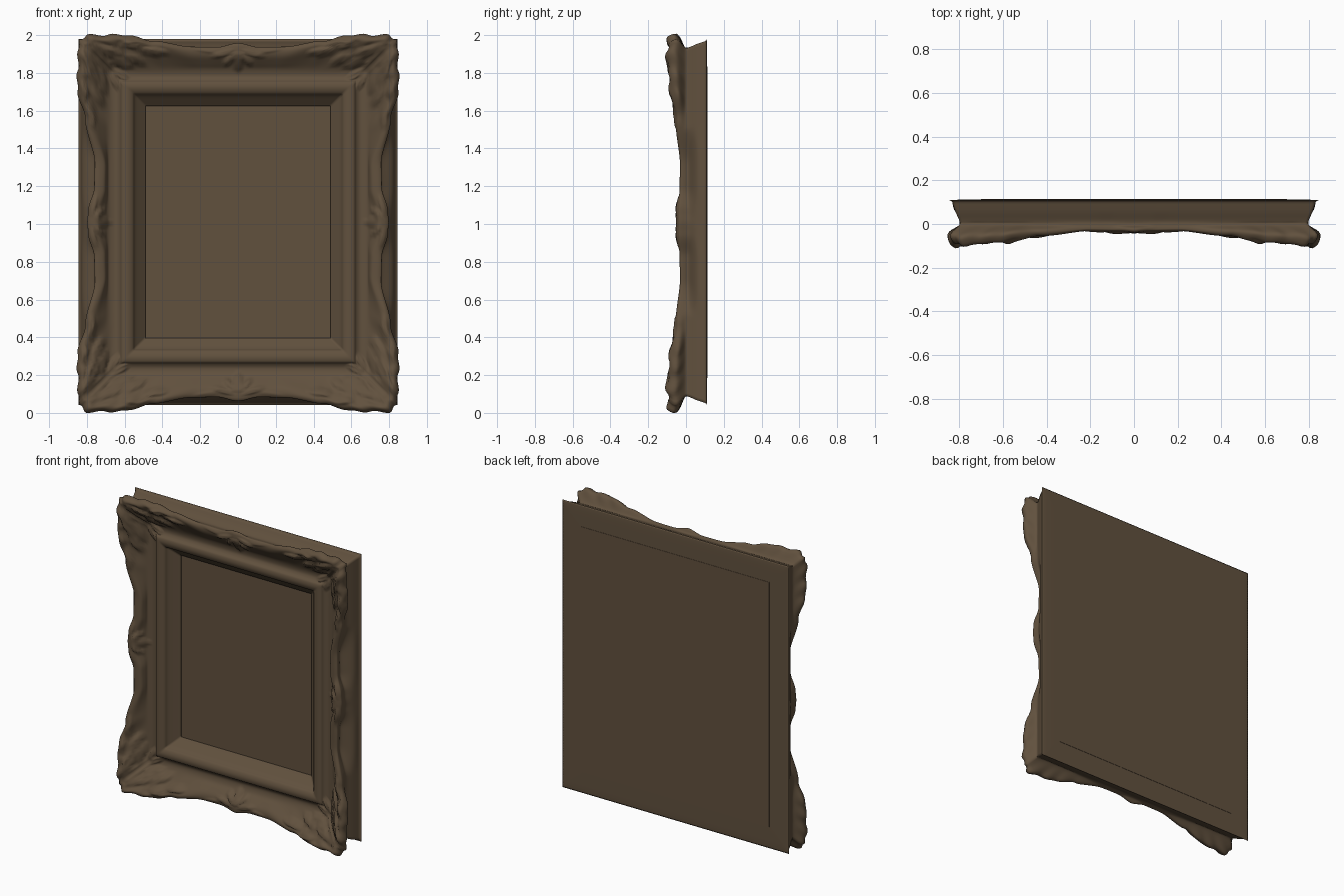
import bpy, bmesh, math
from mathutils import Vector

if "Cube" in bpy.data.objects:
    bpy.data.objects.remove(bpy.data.objects["Cube"], do_unlink=True)

HX, HZ, CZ = 0.835, 0.96, 1.01      # half width, half height, centre height
SIDE_STEPS, SECTION_STEPS = 110, 4

# One brown for the whole piece
brown = bpy.data.materials.new("aged_brown")
brown.use_nodes = True
colour = (0.12, 0.082, 0.048, 1)
brown.diffuse_color = colour
bsdf = brown.node_tree.nodes["Principled BSDF"]
bsdf.inputs["Base Color"].default_value = colour
bsdf.inputs["Roughness"].default_value = 0.7


def curve(keys, s):
    """Smooth value between (position, value) keys."""
    if s <= keys[0][0]:
        return keys[0][1]
    for (a, va), (b, vb) in zip(keys, keys[1:]):
        if s <= b:
            t = (s - a) / (b - a)
            return va + (vb - va) * t * t * (3 - 2 * t)
    return keys[-1][1]


# Lip edge inset and lip front, by distance from the corner
LIP_UPRIGHT = [(0, -.005), (.06, -.01), (.27, -.015), (.4, .025), (.62, .075),
               (.76, .072), (.9, .04), (.96, .035)]
LIP_RAIL = [(0, -.005), (.07, -.028), (.26, -.03), (.38, .0), (.58, .03),
            (.72, .032), (.835, .012)]
FRONT = [(0, -.085), (.06, -.1), (.18, -.088), (.4, -.055), (.62, -.032),
         (.76, -.034), (.9, -.045)]


def section(s, upright, low):
    """Moulding cross-section as (inset, depth), from the back to the sight edge."""
    e = curve(LIP_UPRIGHT if upright else LIP_RAIL, s)
    corner = max(0, 1 - s / .45)
    e += .005 * math.sin(s * 55) * min(1, s * 20) * min(1, corner * 2)
    if low:
        e -= .018 * min(1, s * 12) * corner
    f = curve(FRONT, s) + .005 * math.sin(s * 70) * corner
    neck = max(.035, e + .004)
    return [(.135, .112), (0, .11), (.003, .1), (.018, .055), (neck, .015),
            (neck, -.005), (e + .002, f * .5), (e + .004, f * .85), (e + .025, f),
            (e + .055, f * .75), (e * .5 + .105, f * .3 + .01), (.15, .022), (.185, .03),
            (.208, .02), (.222, .004), (.25, .0), (.278, .012), (.292, .035),
            (.335, .075), (.345, .085), (.345, .1)]


def smooth(points):
    """Catmull-Rom interpolation of the section; yields (inset, depth, index)."""
    out = []
    n = len(points)
    for i in range(n - 1):
        p = [Vector(points[min(max(k, 0), n - 1)]) for k in range(i - 1, i + 3)]
        for j in range(SECTION_STEPS):
            t = j / SECTION_STEPS
            v = .5 * (2 * p[1] + (p[2] - p[0]) * t
                      + (2 * p[0] - 5 * p[1] + 4 * p[2] - p[3]) * t * t
                      + (3 * p[1] - p[0] - 3 * p[2] + p[3]) * t ** 3)
            out.append((v.x, v.y, i + t))
    out.append((*points[-1], n - 1))
    return out


def leaf(a, b, x, y, angle, length, width, height):
    """Raised leaf lobe with a central groove, at local coordinates a, b."""
    c, s = math.cos(math.radians(angle)), math.sin(math.radians(angle))
    u = ((a - x) * c + (b - y) * s) / length
    v = ((b - y) * c - (a - x) * s) / width
    r = 1 - (2 * u - 1) ** 2 - v * v
    if r <= 0:
        return 0
    return height * math.sqrt(r) * (1 - .45 * math.exp(-(v * 4) ** 2))


# Leaves as x, y, angle, length, width, height
CORNER_LEAVES = [(.03, .03, 45, .2, .035, .03), (.07, .03, 20, .18, .028, .035),
                 (.13, .1, 12, .16, .024, .03), (.2, .03, -8, .15, .026, .025),
                 (.2, .06, 22, .16, .025, .03), (.3, .05, 5, .17, .022, .022),
                 (.16, .15, 30, .11, .02, .022), (.0, .02, 8, .12, .022, .02)]
CENTRE_LEAVES = [(0, .04, 90, .13, .02, .03), (.01, .06, 50, .1, .016, .024),
                 (.015, .05, 15, .13, .016, .022), (.1, .06, -10, .14, .014, .014)]


def relief(x, z):
    """Carved height at a point of the front: corner clusters and side motifs."""
    p, q = HX - abs(x), HZ - abs(z)
    h = 0
    if max(p, q) < .55:
        for spec in CORNER_LEAVES:
            h = max(h, leaf(p, q, *spec), leaf(q, p, *spec))
        fade = max(0, 1 - max(p, q) / .4) * max(0, 1 - min(p, q) / .2)
        h += .008 * math.sin(p * 75) * math.sin(q * 70 + 1) * fade
    for spec in CENTRE_LEAVES:
        h = max(h, leaf(abs(x), q, *spec), leaf(abs(z), p, *spec))
    return h


def make_object(name, bm):
    bmesh.ops.recalc_face_normals(bm, faces=bm.faces[:])
    mesh = bpy.data.meshes.new(name)
    bm.to_mesh(mesh)
    bm.free()
    mesh.materials.append(brown)
    obj = bpy.data.objects.new(name, mesh)
    bpy.context.collection.objects.link(obj)
    return obj


# Carved moulding swept around the rectangle with mitred corners
bm = bmesh.new()
rows = []
for side in range(4):
    upright, sign = side % 2 == 1, (1 if side < 2 else -1)
    for k in range(SIDE_STEPS):
        u = 1 - 2 * k / SIDE_STEPS
        s = (1 - abs(u)) * (HZ if upright else HX)
        row = []
        for d, y, index in smooth(section(s, upright, side == 2)):
            if upright:
                x, z = -sign * (HX - d), sign * u * (HZ - d)
            else:
                x, z = sign * u * (HX - d), sign * (HZ - d)
            if index > 7:
                y -= relief(x, z) * min(1, (index - 7) * .5) * max(0, min(1, (.28 - d) / .04))
            row.append(bm.verts.new((x, max(y, -.112), z + CZ)))
        rows.append(row)
for a, b in zip(rows, rows[1:] + rows[:1]):
    for i in range(len(a) - 1):
        bm.faces.new((a[i], a[i + 1], b[i + 1], b[i]))
for f in bm.faces:
    f.smooth = True
frame = make_object("carved_frame", bm)

# Flat panel, seen through the opening and across the back
bm = bmesh.new()
bmesh.ops.create_cube(bm, size=1)
for v in bm.verts:
    v.co = (v.co.x * 1.4, .105 + v.co.y * .018, v.co.z * 1.65 + CZ)
make_object("picture_panel", bm)
